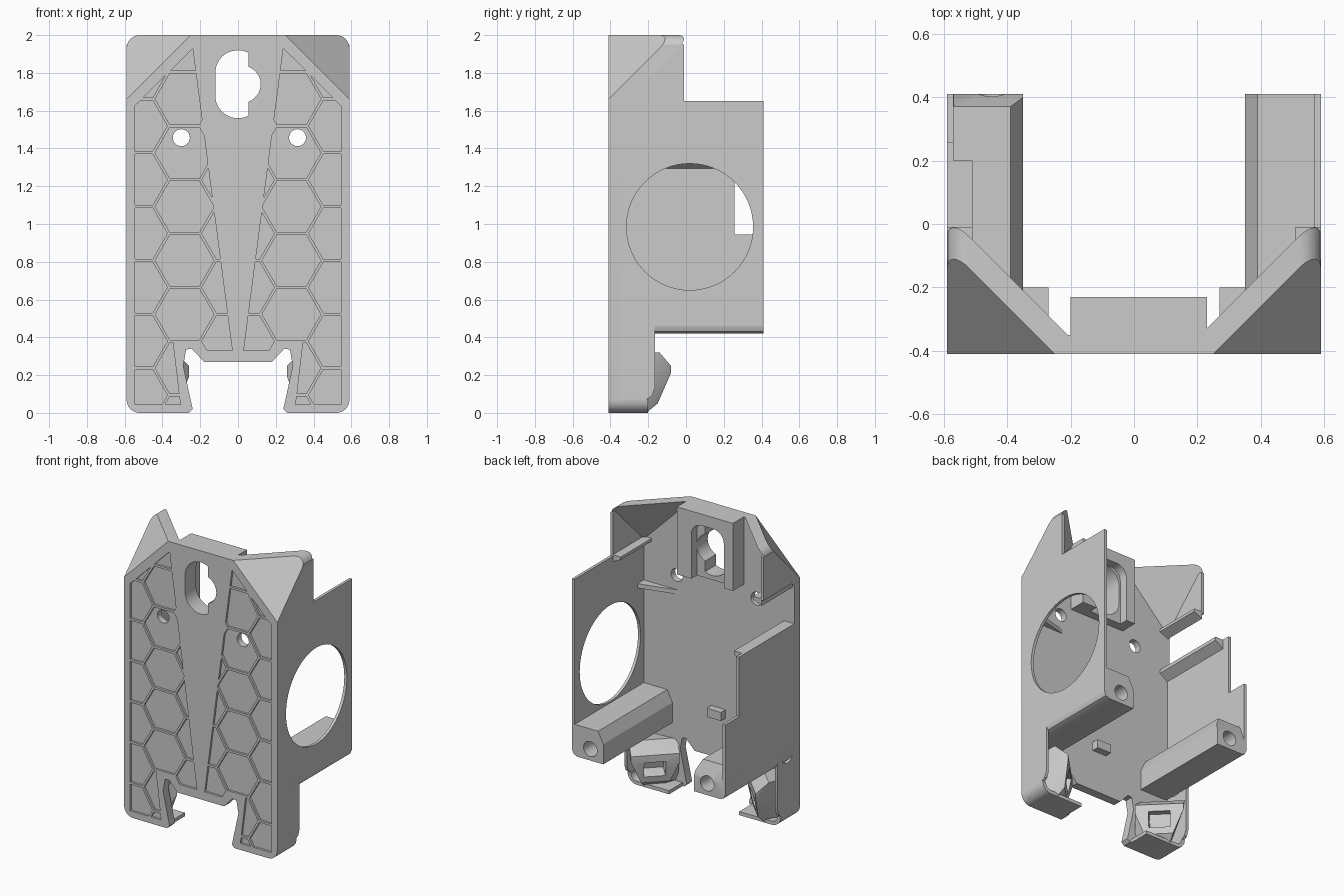
import bpy, bmesh, math
from mathutils import Vector

cube = bpy.data.objects.get("Cube")
if cube:
    bpy.data.objects.remove(cube, do_unlink=True)

grey = bpy.data.materials.new("plain grey")
grey.use_nodes = True
colour = (0.6, 0.6, 0.6, 1)
grey.diffuse_color = colour
grey.node_tree.nodes["Principled BSDF"].inputs["Base Color"].default_value = colour
parts = []


def make(name, bm, part=True):
    bmesh.ops.recalc_face_normals(bm, faces=bm.faces)
    me = bpy.data.meshes.new(name)
    bm.to_mesh(me)
    bm.free()
    ob = bpy.data.objects.new(name, me)
    bpy.context.collection.objects.link(ob)
    if part:
        me.materials.append(grey)
        parts.append(ob)
    return ob


def prism(name, pts, axis, lo, hi, part=True):
    """Extrude a 2D outline along an axis."""
    place = {"x": lambda a, b, d: (d, a, b), "y": lambda a, b, d: (a, d, b),
             "z": lambda a, b, d: (a, b, d)}[axis]
    bm = bmesh.new()
    low = [bm.verts.new(place(a, b, lo)) for a, b in pts]
    high = [bm.verts.new(place(a, b, hi)) for a, b in pts]
    bm.faces.new(low)
    bm.faces.new(high)
    n = len(pts)
    for i in range(n):
        j = (i + 1) % n
        bm.faces.new((low[i], low[j], high[j], high[i]))
    return make(name, bm, part)


def box(name, x, y, z):
    return prism(name, [(x[0], y[0]), (x[1], y[0]), (x[1], y[1]), (x[0], y[1])], "z", *z)


def hull(name, pts, part=True):
    bm = bmesh.new()
    for p in pts:
        bm.verts.new(p)
    bmesh.ops.convex_hull(bm, input=bm.verts)
    bmesh.ops.delete(bm, geom=[v for v in bm.verts if not v.link_faces], context="VERTS")
    bmesh.ops.dissolve_limit(bm, angle_limit=0.01, verts=bm.verts, edges=bm.edges)
    return make(name, bm, part)


def arc(cx, cz, r, start, end, n=8):
    return [(cx + r * math.cos(math.radians(start + (end - start) * i / n)),
             cz + r * math.sin(math.radians(start + (end - start) * i / n))) for i in range(n + 1)]


def circle(cx, cz, r, n=40):
    return arc(cx, cz, r, 0, 360, n)[:-1]


def boolean(ob, cutter, op="DIFFERENCE"):
    """Apply a boolean and discard the cutter; skip a cut that would empty the part."""
    mod = ob.modifiers.new("cut", "BOOLEAN")
    mod.operation, mod.object, mod.solver = op, cutter, "EXACT"
    dg = bpy.context.evaluated_depsgraph_get()
    me = bpy.data.meshes.new_from_object(ob.evaluated_get(dg))
    ob.modifiers.clear()
    if len(me.polygons) > 3:
        ob.data = me
    bpy.data.objects.remove(cutter, do_unlink=True)


def mirror(pts, s):
    return [(s * p[0], *p[1:]) for p in pts]


def clip(poly, a, b, c):
    """Keep the part of a polygon where a*x + b*z <= c."""
    out = []
    for i, p in enumerate(poly):
        q = poly[(i + 1) % len(poly)]
        dp, dq = a * p[0] + b * p[1] - c, a * q[0] + b * q[1] - c
        if dp <= 0:
            out.append(p)
        if dp * dq < 0:
            t = dp / (dp - dq)
            out.append((p[0] + t * (q[0] - p[0]), p[1] + t * (q[1] - p[1])))
    return out


W, F, B = 0.59, -0.41, -0.35   # half width, plate front, plate back

# Front plate with rounded corners and a notched foot
half = [(0.18, 0.27), (0.245, 0.34), (0.275, 0.335), (0.29, 0.25), (0.24, 0.02), (0.26, 0)]
half += arc(W - 0.07, 0.07, 0.07, -90, 0) + arc(W - 0.07, 1.93, 0.07, 0, 90)
outline = half + mirror(half, -1)[::-1]
plate = prism("front_plate", outline, "y", F, B)

# Corner facets cut off the plate
apex = Vector((0.89, -0.71, 2.3))
for s in (1, -1):
    tet = [apex] + [apex + Vector(v) for v in ((-1.24, 0, 0), (0, 1.24, 0), (0, 0, -1.24))]
    boolean(plate, hull("facet_cutter", mirror(tet, s), False))

# Keyhole block behind the plate, with a pocket open at its bottom
block = box("keyhole_block", (-0.2, 0.23), (B - 0.01, -0.23), (1.53, 2.0))
slot = [(-0.13, 1.4), (0.12, 1.4)] + arc(0.04, 1.84, 0.08, 0, 90) + arc(-0.05, 1.84, 0.08, 90, 180)
boolean(block, prism("slot_cutter", slot, "y", -0.29, -0.1, False))

# Keyhole and screw holes
key = clip(arc(0, 1.80, 0.12, 0, 180, 24) + arc(0, 1.68, 0.12, 180, 360, 24), 1, 0, 0.055)
for ob in (plate, block):
    for shape in (key, circle(0.022, 1.74, 0.098)):
        boolean(ob, prism("key_cutter", shape, "y", -0.6, 0, False))
for x in (-0.3, 0.315):
    boolean(plate, prism("screw_cutter", circle(x, 1.457, 0.045, 24), "y", -0.6, 0, False))

# Honeycomb pockets pressed into the plate front
pitch = 0.285
for col, cx in enumerate((0.53, 0.283, 0.036)):
    for row in range(-1, 7):
        cz = 0.237 + pitch * (row + 0.5 * ((col + 1) % 2))
        cell = circle(cx, cz, 0.156, 6)
        cell = clip(cell, 1, 0, 0.545)
        cell = clip(cell, 0, -1, -0.045)
        cell = clip(cell, 1, 1, 2.17)
        cell = clip(cell, -1.6, 0.21, 0.021)
        if cz < 0.35 and col:
            cell = clip(cell, -1, 0.12, -0.30)
        elif col:
            cell = clip(cell, 0, -1, -0.33)
        area = sum(p[0] * q[1] - q[0] * p[1] for p, q in zip(cell, cell[1:] + cell[:1])) / 2
        if area > 0.0003:
            for s in (1, -1):
                boolean(plate, prism("pocket_cutter", mirror(cell, s), "y", F - 0.05, F + 0.015, False))

box("rear_nub", (-0.06, 0.05), (B - 0.01, -0.3), (0.56, 0.62))

# Side walls
foot = [(F, 0.07), (-0.21, 0.07), (-0.18, 0.09), (-0.165, 0.13), (-0.165, 0.46), (0.41, 0.46)]
right_wall = prism("round_window_wall", foot + [(0.41, 1.65), (F, 1.65)], "x", 0.57, W)
boolean(right_wall, prism("window_cutter", circle(0.02, 0.985, 0.335, 64), "x", 0.3, 0.8, False))
left_wall = prism("stepped_wall", foot + [(0.41, 0.945), (0.257, 0.945), (0.257, 1.36), (F, 1.36)],
                  "x", -W, -0.57)
boolean(left_wall, prism("port_cutter", circle(-0.27, 0.48, 0.06, 24), "x", -0.8, -0.3, False))

# Ledges inside the walls
prism("stepped_wall_ledge", [(-0.575, 1.29), (-0.51, 1.335), (-0.51, 1.36), (-0.575, 1.36)], "y", B, 0.2)
prism("corner_shelf", [(0.575, B - 0.01), (0.575, -0.28), (0.3, B)], "z", 1.325, 1.355)

post = [(W, 0.46), (0.578, 0.432), (0.55, 0.42), (0.35, 0.42), (0.35, 0.56), (0.39, 0.64), (W, 0.64)]
ear = [(0.25, F, 2), (W, F, 1.66), (W, -0.07, 2), (0.2, -0.36, 2), (W, -0.36, 1.61),
       (0.55, -0.01, 2), (W, -0.01, 1.96), (W, -0.01, 2)]
# Snap clip corners as (x + y, x - y, z), since it faces along the diagonal
clip_block = [(-0.04, 0.56, 0.25), (0.4, 0.56, 0.25), (-0.04, 0.56, 0.19), (0.4, 0.56, 0.21),
              (0.04, 0.6, 0.05), (0.3, 0.6, 0.05), (0.1, 0.68, 0), (0.26, 0.68, 0),
              (0, 0.68, 0.32), (0.4, 0.68, 0.32), (0.21, 0.93, 0.3), (-0.05, 0.67, 0.3),
              (0.21, 0.93, 0.02), (-0.05, 0.71, 0.02)]
clip_block = [((u + v) / 2, (u - v) / 2, z) for u, v, z in clip_block]
skirt = arc(W - 0.07, 0.07, 0.07, 0, -90) + [(0.27, 0), (0.27, 0.025)] + arc(W - 0.07, 0.07, 0.045, -90, 0)

for s, side in ((1, "left"), (-1, "right")):
    # Long post with a bore in its end
    rail = prism(side + "_post", mirror(post, s), "y", B - 0.01, 0.41)
    if s < 0:
        bevel = [(0.37, 0.641), (0.411, 0.53), (0.45, 0.53), (0.45, 0.7), (0.37, 0.7)]
        boolean(rail, prism("bevel_cutter", bevel, "x", -0.569, -0.3, False))
    boolean(rail, prism("bore_cutter", circle(s * 0.45, 0.5, 0.052, 24), "y", 0.1, 0.6, False))

    # Faceted top corner, its side cheek and lower flange
    top = hull(side + "_ear", mirror(ear, s))
    boolean(top, prism("corner_mask", outline, "y", -0.6, 0.5, False), "INTERSECT")
    cheek = [(F, 1.65), (-0.01, 1.65), (-0.01, 1.95), (-0.11, 1.95)]
    prism(side + "_ear_cheek", cheek, "x", *sorted((s * 0.57, s * W)))
    flange = [(0.575, 1.61), (0.51, 1.64), (0.51, 1.66), (0.575, 1.66)]
    prism(side + "_ear_flange", mirror(flange, s), "y", B, -0.01)

    # Curled foot and slotted snap clip facing the inner rear corner
    prism(side + "_foot_skirt", mirror(skirt, s), "y", B - 0.01, -0.2)
    snap = hull(side + "_snap_clip", mirror(clip_block, s))
    centre, along = Vector((0.385, -0.205, 0.15)), Vector((0.7, 0.7, 0))
    out, up = Vector((-0.68, 0.68, -0.25)), Vector((-0.17, 0.17, 0.95))
    corners = [centre + along * a * 0.07 + out * b * 0.12 + up * c * 0.055
               for a in (-1, 1) for b in (-0.6, 1.5) for c in (-1, 1)]
    boolean(snap, hull("snap_cutter", mirror(corners, s), False))

# Smooth the round surfaces and keep the edges sharp
bpy.ops.object.select_all(action="DESELECT")
for ob in parts:
    ob.select_set(True)
bpy.context.view_layer.objects.active = plate
bpy.ops.object.shade_smooth_by_angle(angle=math.radians(25))
